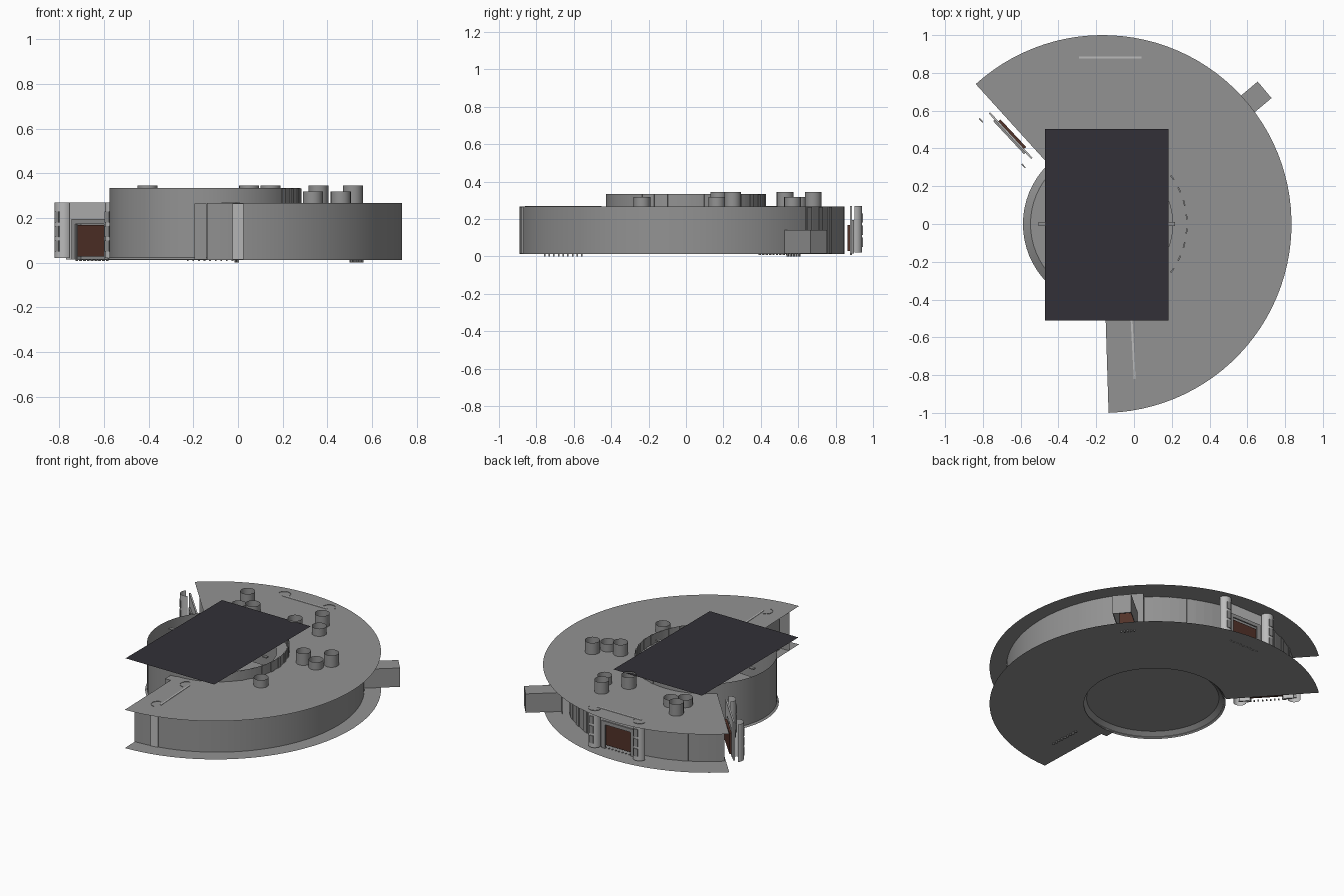
import bpy, bmesh, math
from mathutils import Matrix, Vector

if "Cube" in bpy.data.objects:
    bpy.data.objects.remove(bpy.data.objects["Cube"])


def material(name, rgb):
    m = bpy.data.materials.new(name)
    m.use_nodes = True
    m.diffuse_color = (*rgb, 1)
    m.node_tree.nodes["Principled BSDF"].inputs["Base Color"].default_value = (*rgb, 1)
    return m


GREY = material("concrete grey", (0.29, 0.29, 0.29))
LIGHT = material("light grey", (0.5, 0.5, 0.5))
DARK = material("dark slate", (0.032, 0.03, 0.038))
BROWN = material("door brown", (0.085, 0.032, 0.022))
RING = (-0.155, 0)
SLAB = (-0.166, 0)
DRUM = (-0.148, 0)


def finish(name, bm, mat, smooth=False):
    bmesh.ops.recalc_face_normals(bm, faces=bm.faces)
    me = bpy.data.meshes.new(name)
    bm.to_mesh(me)
    bm.free()
    me.materials.append(mat)
    ob = bpy.data.objects.new(name, me)
    bpy.context.collection.objects.link(ob)
    if smooth:
        bpy.context.view_layer.objects.active = ob
        bpy.ops.object.select_all(action="DESELECT")
        ob.select_set(True)
        bpy.ops.object.shade_smooth_by_angle(angle=math.radians(30))
    return ob


def lathe(name, profile, mat, start=0, end=360, steps=64, at=RING, matrix=None, smooth=True):
    """Sweep an open (radius, height) profile through an arc of degrees."""
    bm = bmesh.new()
    rows = []
    for i in range(steps + 1):
        a = math.radians(start + (end - start) * i / steps)
        rows.append([bm.verts.new((at[0] + r * math.cos(a), at[1] + r * math.sin(a), z))
                     for r, z in profile])
    for p, q in zip(rows, rows[1:]):
        for k in range(len(profile) - 1):
            bm.faces.new((p[k], q[k], q[k + 1], p[k + 1]))
    bmesh.ops.remove_doubles(bm, verts=bm.verts, dist=1e-5)
    if matrix:
        bm.transform(matrix)
    return finish(name, bm, mat, smooth)


def boxes(name, spans, mat, matrix=None):
    """One object of boxes, each given as x, y and z spans."""
    bm = bmesh.new()
    for span in spans:
        mid = Vector([(a + b) / 2 for a, b in span])
        size = [b - a for a, b in span]
        bmesh.ops.create_cube(bm, size=1, matrix=Matrix.Translation(mid) @ Matrix.Diagonal((*size, 1)))
    if matrix:
        bm.transform(matrix)
    return finish(name, bm, mat)


def facing(x, y, degrees):
    """Place a part so its local -y side looks along the given heading."""
    return Matrix.Translation((x, y, 0)) @ Matrix.Rotation(math.radians(degrees + 90), 4, "Z")


def polar(radius, degrees, at=RING):
    a = math.radians(degrees)
    return at[0] + radius * math.cos(a), radius * math.sin(a)


# Ring building: thin floor and roof, outer wall set back along the rear
A0, A1 = -88.2, 132.2
lathe("floor", [(0.43, 0.012), (1, 0.012)], GREY, A0, A1, at=SLAB, smooth=False)
lathe("roof", [(0.37, 0.267), (1, 0.267)], GREY, A0, A1, at=SLAB, smooth=False)
lathe("outer_wall", [(0.89, 0.012), (0.89, 0.266)], GREY, -89, 46)
lathe("rear_wall", [(0.847, 0.012), (0.847, 0.266)], GREY, 46, A1, 24, smooth=False)

# Open central drum with a shallow dished base and a flat dark cover
lathe("drum", [(0.428, 0.02), (0.428, 0.333)], GREY, at=DRUM)
lathe("drum_base", [(0, 0.045), (0.4, 0.045), (0.44, 0.014)], GREY, at=DRUM)
bm = bmesh.new()
bmesh.ops.create_grid(bm, x_segments=1, y_segments=1, size=0.5,
                      matrix=Matrix.Translation((-0.144, -0.004, 0.334))
                      @ Matrix.Diagonal((0.654, 1.016, 1, 1)))
finish("cover_panel", bm, DARK)
boxes("cover_clips", [((x, x + 0.035), (-0.01, 0.01), (0.325, 0.333)) for x in (-0.505, 0.183)], GREY)
for i, deg in enumerate(range(-35, 80, 10)):
    boxes(f"drum_pilaster_{i}", [((-0.014, 0.014), (-0.004, 0.004), (0.267, 0.332))], GREY,
          facing(*polar(0.428, deg, DRUM), deg))

# Pilasters on the walls
boxes("front_pilaster", [((-0.025, 0.025), (-0.008, 0.01), (0.014, 0.264))], LIGHT,
      facing(*polar(0.89, -80), -80))
for i, deg in enumerate((51, 58, 65, 108, 116, 124)):
    boxes(f"rear_pilaster_{i}", [((-0.02, 0.02), (-0.005, 0.01), (0.014, 0.264))], GREY,
          facing(*polar(0.847, deg), deg))

# Radial end walls and the column beside the drum
for name, deg, mid in (("front_end_wall", -85, 0.66), ("back_end_wall", A1 - 2, 0.635)):
    boxes(name, [((-0.21, 0.21), (-0.004, 0.004), (0.014, 0.264))], GREY,
          facing(*polar(mid, deg), deg + 90))
boxes("inner_column", [((-0.195, -0.14), (-0.49, -0.43), (0.014, 0.264))], GREY)


def gate(name, matrix, peg_base):
    half = 0.165
    # Frame in front of the door, with a lintel and raised inner surround
    boxes(name + "_frame", [((-half, -0.1), (-0.03, -0.02), (0.014, 0.27)),
                            ((0.1, half), (-0.03, -0.02), (0.014, 0.27)),
                            ((-0.1, 0.1), (-0.03, -0.02), (0.19, 0.27))], LIGHT, matrix)
    boxes(name + "_surround", [((-0.12, 0.12), (-0.04, -0.03), (0.172, 0.195)),
                               ((-0.12, -0.094), (-0.04, -0.03), (0.014, 0.172)),
                               ((0.094, 0.12), (-0.04, -0.03), (0.014, 0.172))], GREY, matrix)
    boxes(name + "_door", [((-0.1, 0.1), (-0.02, -0.006), (0.028, 0.168))], BROWN, matrix)
    # Rounded pillar shells with stacked plates
    for side, sx in (("a", -half), ("b", half)):
        lathe(f"{name}_pillar_{side}", [(0.04, 0.02), (0.04, 0.27)], LIGHT, 180, 360, 10,
              (sx, -0.045), matrix)
        boxes(f"{name}_plates_{side}",
              [((sx - 0.014, sx + 0.014), (-0.088, -0.081), (z, z + 0.05)) for z in (0.05, 0.115, 0.18)],
              GREY, matrix)
    # Row of pegs below the threshold
    boxes(name + "_pegs", [((x - 0.004, x + 0.004), (-0.03, -0.02), (peg_base, 0.016))
                           for x in (-0.1 + 0.025 * i for i in range(9))], GREY, matrix)


gate("side_gate", facing(-0.635, 0.485, 223), 0.008)
gate("back_gate", facing(-0.125, 0.857, 90), 0.008)
gate("front_gate", facing(0.02, -0.655, 183), 0)

# Projecting porch with a small door inside
porch = facing(*polar(1.0, 40), 40)
boxes("porch", [((-0.057, -0.053), (-0.105, 0.12), (0.014, 0.14)),
                ((0.053, 0.057), (-0.105, 0.12), (0.014, 0.14)),
                ((-0.057, 0.057), (-0.105, 0.12), (0.136, 0.14)),
                ((-0.057, 0.057), (-0.105, -0.1), (0.014, 0.14))], GREY, porch)
boxes("porch_door", [((-0.05, 0.05), (0.1, 0.108), (0.02, 0.13))], BROWN, porch)
boxes("porch_pegs", [((x - 0.004, x + 0.004), (0.1, 0.11), (0, 0.014))
                     for x in (-0.04, -0.02, 0, 0.02, 0.04)], GREY, porch)

# Open roof tubes in clusters: taller and shorter ones
TALL = [(-0.405, 0.68), (0.05, 0.53), (0.36, 0.175), (0.515, 0.25), (0.145, 0.68)]
SHORT = [(-0.38, 0.55), (-0.31, 0.6), (0.2, 0.57), (0.46, 0.165), (0.335, -0.235)]
for label, spots, top in (("tall", TALL, 0.345), ("short", SHORT, 0.318)):
    for i, spot in enumerate(spots):
        lathe(f"{label}_roof_tube_{i}", [(0.045, 0.267), (0.045, top)], GREY, steps=20, at=spot)
